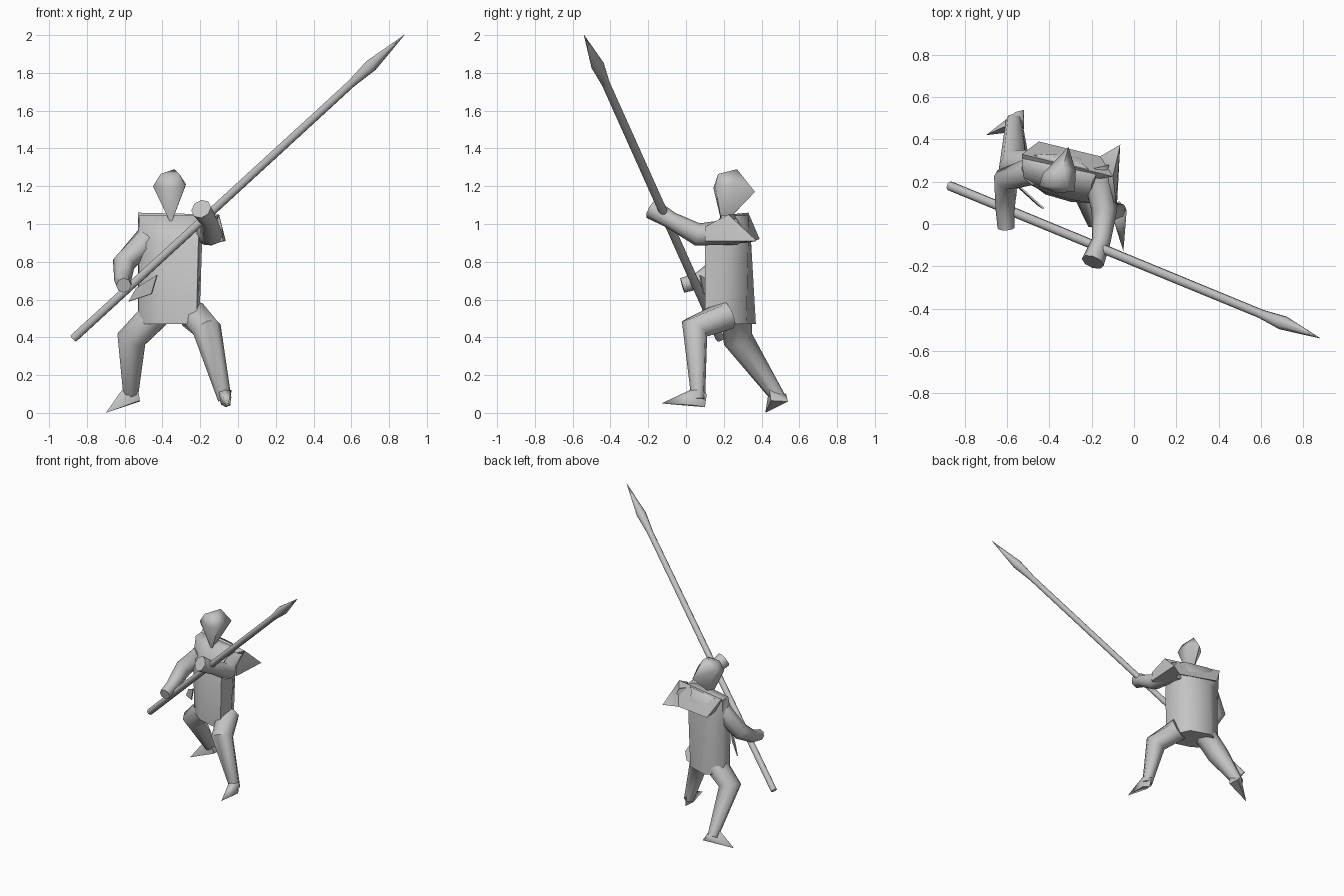
import bpy, bmesh, math
from mathutils import Vector

if "Cube" in bpy.data.objects:
    bpy.data.objects.remove(bpy.data.objects["Cube"])

grey = bpy.data.materials.new("plain grey")
grey.use_nodes = True
COLOR = (0.55, 0.55, 0.55, 1)
grey.diffuse_color = COLOR
grey.node_tree.nodes["Principled BSDF"].inputs["Base Color"].default_value = COLOR


def finish(bm, name, angle):
    bmesh.ops.recalc_face_normals(bm, faces=bm.faces)
    me = bpy.data.meshes.new(name)
    bm.to_mesh(me)
    bm.free()
    me.materials.append(grey)
    me.shade_smooth()
    me.set_sharp_from_angle(angle=math.radians(angle))
    bpy.context.collection.objects.link(bpy.data.objects.new(name, me))


def loft(name, rings, angle=60):
    """Skin a list of point rings and cap both ends."""
    bm = bmesh.new()
    rows = [[bm.verts.new(p) for p in r] for r in rings]
    n = len(rows[0])
    for a, b in zip(rows, rows[1:]):
        for i in range(n):
            j = (i + 1) % n
            bm.faces.new((a[i], a[j], b[j], b[i]))
    bm.faces.new(rows[0])
    bm.faces.new(rows[-1])
    finish(bm, name, angle)


def tube(name, path, radii, sides=8):
    """Tapered tube through a short path."""
    pts = [Vector(p) for p in path]
    rings = []
    for i, p in enumerate(pts):
        steps = []
        if i > 0:
            steps.append((p - pts[i - 1]).normalized())
        if i < len(pts) - 1:
            steps.append((pts[i + 1] - p).normalized())
        t = sum(steps, Vector()).normalized()
        ref = Vector((1, 0, 0)) if abs(t.x) < 0.8 else Vector((0, 0, 1))
        u = t.cross(ref).normalized()
        v = t.cross(u)
        rings.append([p + radii[i] * (u * math.cos(k * math.tau / sides)
                                      + v * math.sin(k * math.tau / sides))
                      for k in range(sides)])
    loft(name, rings)


def hull(name, pts, angle=50):
    """Convex solid around a few corner points."""
    bm = bmesh.new()
    for p in pts:
        bm.verts.new(p)
    bmesh.ops.convex_hull(bm, input=bm.verts)
    loose = [v for v in bm.verts if not v.link_faces]
    bmesh.ops.delete(bm, geom=loose, context="VERTS")
    finish(bm, name, angle)


# Torso: twisted tunic, eight sides, chest sloping back to the neck
hem = [(-0.53, 0.31), (-0.52, 0.215), (-0.42, 0.14), (-0.30, 0.105),
       (-0.22, 0.10), (-0.205, 0.20), (-0.26, 0.32), (-0.41, 0.37)]
chest = [(-0.53, 0.31), (-0.52, 0.20), (-0.42, 0.15), (-0.30, 0.115),
         (-0.21, 0.10), (-0.19, 0.22), (-0.25, 0.33), (-0.42, 0.345)]
neck = [(-0.53, 0.32), (-0.525, 0.24), (-0.41, 0.21), (-0.28, 0.185),
        (-0.20, 0.19), (-0.18, 0.23), (-0.25, 0.29), (-0.42, 0.33)]
loft("torso", [[(x, y, z) for x, y in ring]
               for ring, z in ((hem, 0.47), (chest, 0.90), (neck, 1.045))], 80)

# Shoulder yoke: ridge across the top, slanting panel down the back
ridge_end, back_corner = (-0.10, 0.225, 1.05), (-0.16, 0.32, 0.90)
hull("shoulder_yoke", [(-0.53, 0.33, 1.06), ridge_end,
                       back_corner, (-0.45, 0.39, 0.92),
                       (-0.52, 0.25, 1.0), (-0.25, 0.20, 0.98)], 60)

# Hooded head: blunt crown, point at the back, point at the chin
hull("hooded_head", [(-0.41, 0.18, 1.265), (-0.31, 0.17, 1.265),
                     (-0.335, 0.27, 1.29), (-0.31, 0.365, 1.17),
                     (-0.45, 0.18, 1.20), (-0.28, 0.155, 1.20),
                     (-0.365, 0.145, 1.19), (-0.43, 0.24, 1.22),
                     (-0.275, 0.25, 1.21), (-0.355, 0.19, 1.0),
                     (-0.35, 0.25, 1.05)], 75)

# Right arm
tube("right_arm", [(-0.48, 0.25, 0.92), (-0.605, 0.21, 0.79),
                   (-0.61, 0.07, 0.70), (-0.605, -0.02, 0.675)],
     [0.07, 0.062, 0.045, 0.04])

# Left arm reaching forward, hand flared round the spear
tube("left_arm", [(-0.18, 0.27, 0.96), (-0.14, 0.06, 0.945),
                  (-0.155, -0.08, 1.02), (-0.195, -0.18, 1.08)],
     [0.07, 0.06, 0.045, 0.055])

# Pointed sleeve at the left shoulder
hull("left_sleeve", [(-0.065, 0.375, 0.91), ridge_end, back_corner,
                     (-0.085, 0.10, 0.985), (-0.08, 0.10, 0.91),
                     (-0.17, 0.14, 0.89)], 60)

# Legs
tube("right_leg", [(-0.43, 0.27, 0.53), (-0.565, 0.275, 0.39),
                   (-0.568, 0.49, 0.08)], [0.08, 0.08, 0.038])
tube("left_leg", [(-0.24, 0.22, 0.52), (-0.165, 0.045, 0.445),
                  (-0.07, 0.065, 0.07)], [0.08, 0.078, 0.036])

# Pointed feet
hull("right_foot", [(-0.70, 0.42, 0.0), (-0.52, 0.54, 0.06),
                    (-0.52, 0.45, 0.065), (-0.615, 0.46, 0.12),
                    (-0.53, 0.44, 0.13), (-0.56, 0.53, 0.10)], 70)
hull("left_foot", [(-0.05, -0.13, 0.05), (-0.065, 0.10, 0.03),
                   (-0.09, 0.04, 0.045), (-0.04, 0.05, 0.04),
                   (-0.11, 0.06, 0.12), (-0.035, 0.06, 0.12),
                   (-0.07, 0.02, 0.12), (-0.07, 0.11, 0.10)], 70)

# Loose cloth flap at the right hip
cloth = [(-0.58, 0.20, 0.59), (-0.54, 0.17, 0.66),
         (-0.43, 0.07, 0.73), (-0.46, 0.09, 0.63)]
hull("hip_flap", cloth + [(x + 0.005, y + 0.006, z) for x, y, z in cloth], 30)

# Spear: shaft and slim leaf-shaped head along one line
butt, tip = Vector((-0.87, 0.18, 0.395)), Vector((0.88, -0.54, 2.0))


def along(t):
    return butt.lerp(tip, t)


tube("spear_shaft", [along(0), along(0.87)], [0.023, 0.022])
tube("spear_head", [along(0.84), along(0.90), tip], [0.022, 0.035, 0.001])
